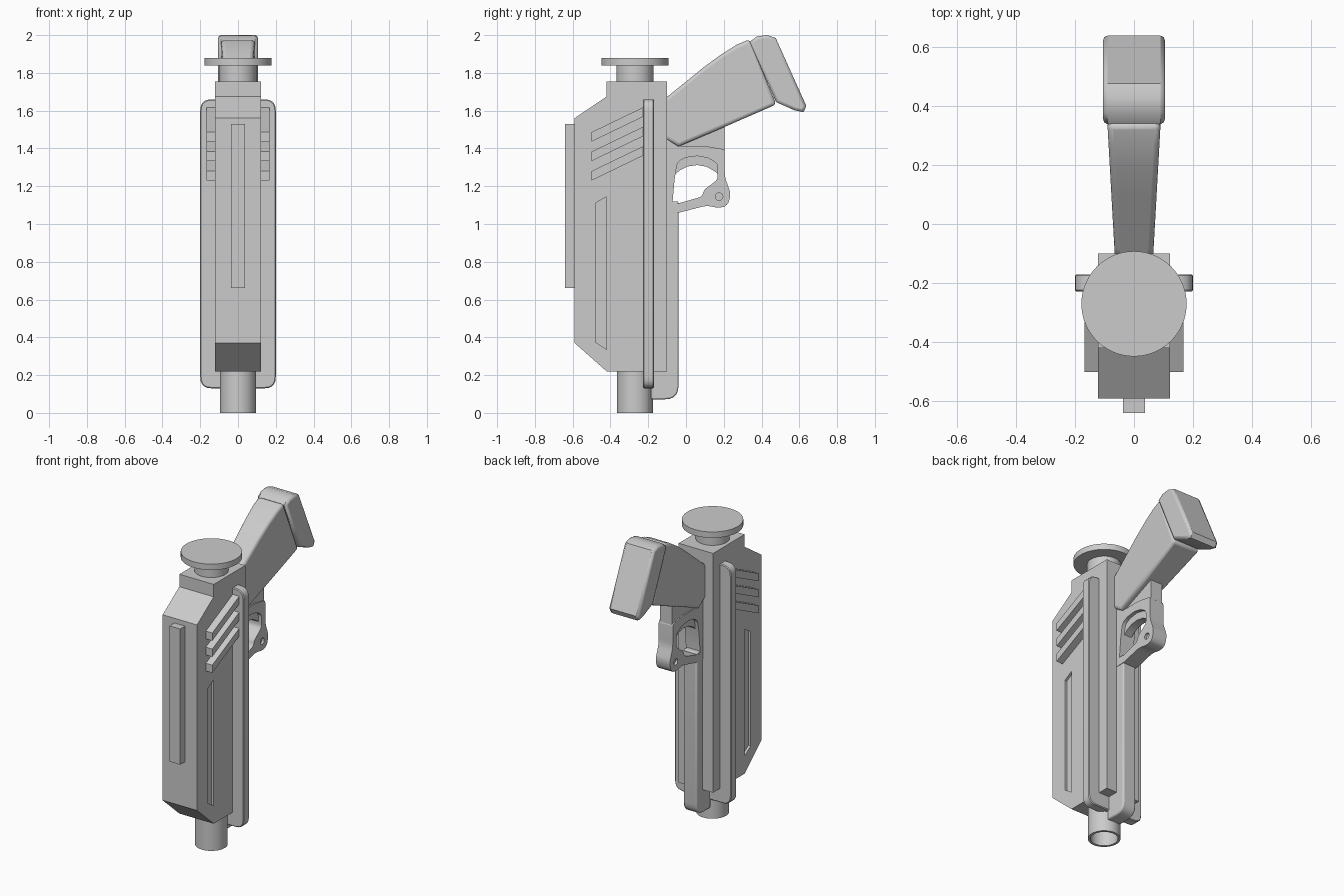
import bpy, bmesh, math
from mathutils import Vector

if "Cube" in bpy.data.objects:
    bpy.data.objects.remove(bpy.data.objects["Cube"])


def fillet(points, steps=5):
    """Round the corners of a profile; each point is (u, v) or (u, v, radius)."""
    out = []
    n = len(points)
    for i, p in enumerate(points):
        c = Vector(p[:2])
        if len(p) < 3:
            out.append(c)
            continue
        a = c + (Vector(points[i - 1][:2]) - c).normalized() * p[2]
        b = c + (Vector(points[(i + 1) % n][:2]) - c).normalized() * p[2]
        for k in range(steps + 1):
            t = k / steps
            out.append(a * (1 - t) ** 2 + c * 2 * t * (1 - t) + b * t * t)
    return out


def finish(name, bm):
    bmesh.ops.recalc_face_normals(bm, faces=bm.faces)
    mesh = bpy.data.meshes.new(name)
    bm.to_mesh(mesh)
    bm.free()
    ob = bpy.data.objects.new(name, mesh)
    bpy.context.collection.objects.link(ob)
    return ob


def prism(name, points, place):
    """Extrude a profile; place(u, v, side) gives the 3D point of each side."""
    bm = bmesh.new()
    pts = fillet(points)
    rings = [[bm.verts.new(place(p.x, p.y, s)) for p in pts] for s in (0, 1)]
    bm.faces.new(rings[0])
    bm.faces.new(rings[1])
    n = len(pts)
    for i in range(n):
        j = (i + 1) % n
        bm.faces.new((rings[0][i], rings[0][j], rings[1][j], rings[1][i]))
    return finish(name, bm)


def side_prism(name, points, x0, x1):
    return prism(name, points, lambda y, z, s: (x1 if s else x0, y, z))


def cylinder(name, r, z0, z1, y=-0.27, seg=48):
    pts = [(r * math.cos(2 * math.pi * i / seg), y + r * math.sin(2 * math.pi * i / seg))
           for i in range(seg)]
    return prism(name, pts, lambda u, v, s: (u, v, z1 if s else z0))


def cut(ob, cutter):
    mod = ob.modifiers.new("cut", 'BOOLEAN')
    mod.operation, mod.solver, mod.object = 'DIFFERENCE', 'EXACT', cutter
    bpy.context.view_layer.objects.active = ob
    bpy.ops.object.modifier_apply(modifier=mod.name)
    bpy.data.objects.remove(cutter)


def bevel(ob, width, segments=2, angle=80):
    mod = ob.modifiers.new("bevel", 'BEVEL')
    mod.width, mod.segments = width, segments
    mod.limit_method, mod.angle_limit = 'ANGLE', math.radians(angle)


# Main holster body with a shallow slot on each side
body = side_prism("holster_body", [
    (-0.59, 0.37), (-0.59, 1.56), (-0.42, 1.675), (-0.42, 1.755),
    (-0.10, 1.755), (-0.10, 0.22), (-0.42, 0.22)], -0.122, 0.122)
slot = [(-0.48, 0.375), (-0.48, 1.11), (-0.42, 1.145), (-0.42, 0.335)]
for sx in (-1, 1):
    cut(body, side_prism("slot_cutter", slot, sx * 0.107, sx * 0.2))

# Raised strip down the front
side_prism("front_strip", [(-0.64, 0.66), (-0.64, 1.53), (-0.58, 1.53), (-0.58, 0.66)],
           -0.038, 0.038)

# Slanted ribs, three on each side
for side, sx in (("left", -1), ("right", 1)):
    for i in range(3):
        z = 1.23 + 0.103 * i
        side_prism(f"{side}_rib_{i + 1}", [
            (-0.50, z), (-0.50, z + 0.05), (-0.20, z + 0.195), (-0.20, z + 0.145)],
            sx * 0.11, sx * 0.168)

# Rounded flange plate
flange = prism("flange_plate", [
    (-0.2, 0.13, 0.06), (-0.2, 1.66, 0.06), (0.2, 1.66, 0.06), (0.2, 0.13, 0.06)],
    lambda x, z, s: (x, -0.17 if s else -0.228, z))
bevel(flange, 0.005, 1, 60)

# Hollow muzzle tube, top neck and cap disc
tube = cylinder("muzzle_tube", 0.095, 0.0, 0.3)
cut(tube, cylinder("bore_cutter", 0.08, -0.1, 0.28))
cylinder("top_neck", 0.099, 1.70, 1.85)
cylinder("top_disc", 0.178, 1.84, 1.878, seg=64)

# Pistol slide running down the back
slide = side_prism("rear_slide", [
    (-0.185, 0.072), (-0.04, 0.072, 0.07), (-0.04, 1.12), (-0.185, 1.12)], -0.047, 0.047)
bevel(slide, 0.008, 2)

# Trigger guard with finger hole and pin hole
guard = side_prism("trigger_guard", [
    (-0.12, 1.06), (-0.03, 1.062), (0.11, 1.098, 0.03), (0.18, 1.083, 0.03),
    (0.222, 1.10, 0.025), (0.238, 1.16, 0.03), (0.205, 1.25, 0.03), (0.205, 1.395, 0.015),
    (0.10, 1.413), (-0.04, 1.413), (-0.12, 1.46)], -0.05, 0.05)
cut(guard, side_prism("finger_hole_cutter", [
    (-0.073, 1.10, 0.02), (-0.06, 1.24), (-0.045, 1.33, 0.025), (0.0, 1.352),
    (0.06, 1.36), (0.115, 1.35), (0.167, 1.32, 0.02), (0.167, 1.235, 0.02),
    (0.095, 1.18, 0.015), (0.085, 1.145, 0.02)], -0.2, 0.2))
pin = [(0.175 + 0.02 * math.cos(a * math.pi / 8), 1.145 + 0.02 * math.sin(a * math.pi / 8))
       for a in range(16)]
for sx in (-1, 1):
    cut(guard, side_prism("pin_cutter", pin, sx * 0.035, sx * 0.2))

# Curved trigger inside the guard
trigger = side_prism("trigger", [
    (-0.06, 1.262), (-0.03, 1.285), (0.01, 1.305), (0.06, 1.312), (0.11, 1.303),
    (0.15, 1.28), (0.175, 1.26), (0.175, 1.37), (-0.06, 1.37)], -0.027, 0.027)

# Narrow frame neck between guard and grip
side_prism("frame_neck", [(-0.06, 1.39), (0.203, 1.39), (0.203, 1.54), (-0.06, 1.54)],
           -0.042, 0.042)


# Grip, widening towards its end
def grip_side(y, z, s):
    return ((1 if s else -1) * (0.071 + 0.056 * y), y, z)


grip = prism("grip", [
    (-0.12, 1.66), (-0.085, 1.685), (0.10, 1.835), (0.19, 1.90), (0.27, 1.95), (0.337, 1.978),
    (0.478, 1.633), (0.20, 1.512), (-0.04, 1.41), (-0.12, 1.46)], grip_side)
bevel(grip, 0.018, 3)

# Base pad on the end of the grip
pad = side_prism("grip_base_pad", [
    (0.338, 1.965), (0.375, 1.993), (0.43, 2.0), (0.475, 1.985), (0.637, 1.625),
    (0.622, 1.592), (0.575, 1.602), (0.477, 1.645)], -0.105, 0.105)
bevel(pad, 0.015, 2)

# Smooth the round parts, keep the hard edges
bpy.ops.object.select_all(action='DESELECT')
for ob in list(bpy.context.scene.objects):
    ob.select_set(True)
    bpy.context.view_layer.objects.active = ob
bpy.ops.object.shade_smooth_by_angle(angle=math.radians(30))
